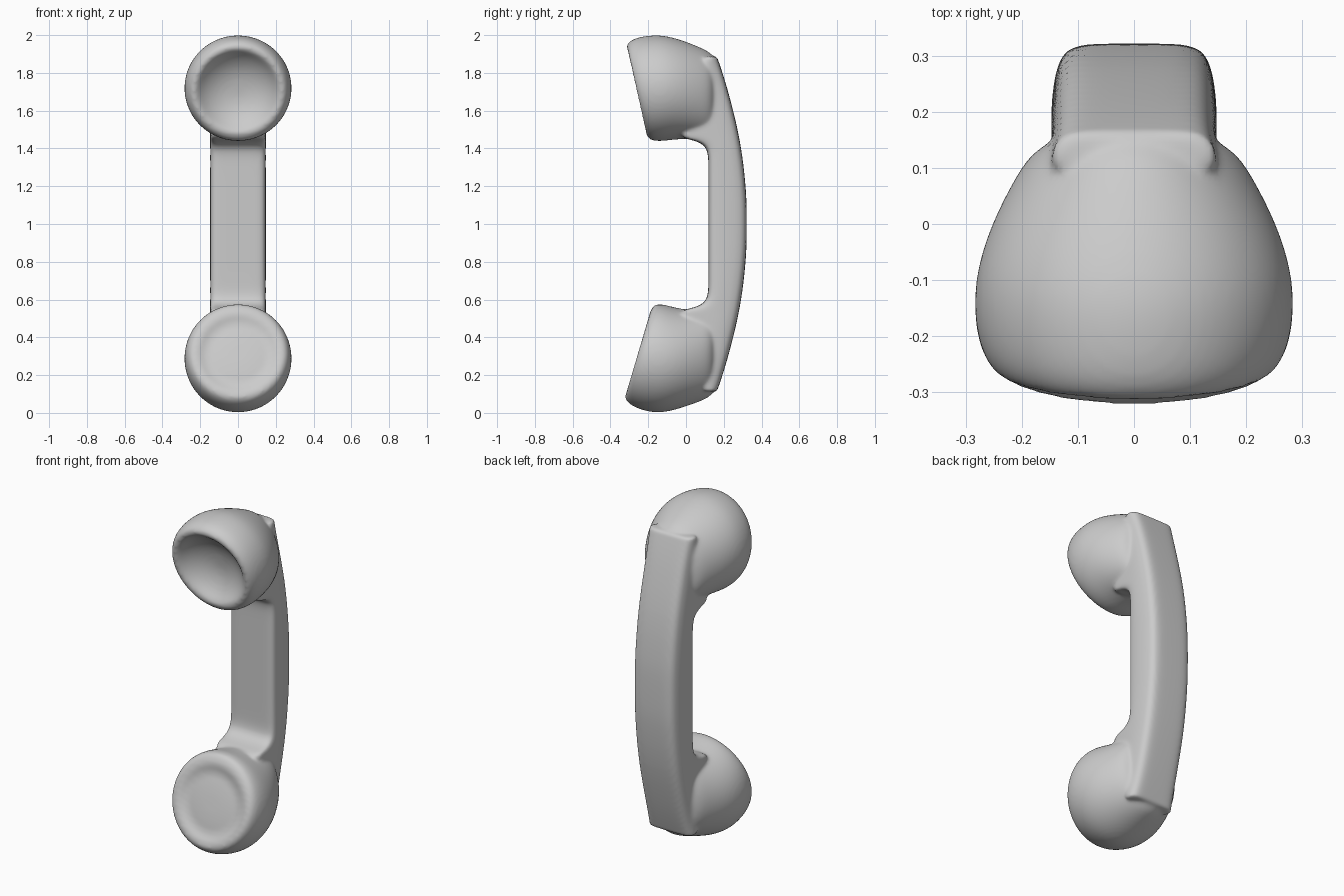
import bpy, bmesh, math

if "Cube" in bpy.data.objects:
    bpy.data.objects.remove(bpy.data.objects["Cube"])

bm = bmesh.new()


def loft(rings):
    """Skin a closed shell over a list of equal-length point rings."""
    rows = [[bm.verts.new(p) for p in ring] for ring in rings]
    n = len(rows[0])
    for a, b in zip(rows, rows[1:]):
        for i in range(n):
            j = (i + 1) % n
            bm.faces.new((a[i], a[j], b[j], b[i]))
    bm.faces.new(rows[0])
    bm.faces.new(rows[-1])


def oval(top, bottom, half_width, flip, n=32):
    """Tilted oval between a top and a bottom point in the side view."""
    pts = []
    for i in range(n):
        a = 2 * math.pi * i / n
        t = (1 + math.cos(a)) / 2
        y = bottom[0] + (top[0] - bottom[0]) * t
        z = bottom[1] + (top[1] - bottom[1]) * t
        pts.append((half_width * math.sin(a), y, 2 - z if flip else z))
    return pts


def cup(body, face, flip=False):
    """Dome from back to rim, then the face as (radius, depth) rings."""
    rings = [oval(r[:2], r[2:4], r[4], flip) for r in body]
    ty, tz, by, bz, _ = body[-1]
    cy, cz = (ty + by) / 2, (tz + bz) / 2
    length = math.hypot(ty - by, tz - bz)
    uy, uz = (ty - by) / length, (tz - bz) / length
    for r, d in face:
        y, z = cy + uz * d, cz - uy * d
        rings.append(oval((y + uy * r, z + uz * r), (y - uy * r, z - uz * r), r, flip))
    loft(rings)


# Earpiece: dome with a deep dish
cup([(0.165, 1.86, 0.16, 1.47, 0.12),
     (0.135, 1.905, 0.13, 1.45, 0.18),
     (0.09, 1.93, 0.08, 1.45, 0.212),
     (0.0, 1.967, 0.0, 1.45, 0.256),
     (-0.08, 1.992, -0.07, 1.445, 0.28),
     (-0.15, 2.003, -0.12, 1.438, 0.287),
     (-0.23, 1.995, -0.16, 1.438, 0.282),
     (-0.285, 1.98, -0.188, 1.443, 0.268),
     (-0.314, 1.953, -0.203, 1.46, 0.25)],
    [(0.232, -0.006), (0.212, 0.005), (0.18, 0.04),
     (0.12, 0.075), (0.06, 0.09), (0.02, 0.092)])

# Mouthpiece: flipped dome with a nearly flat face
cup([(0.165, 1.86, 0.16, 1.47, 0.12),
     (0.135, 1.91, 0.13, 1.455, 0.18),
     (0.09, 1.935, 0.08, 1.455, 0.212),
     (0.0, 1.967, 0.0, 1.453, 0.256),
     (-0.08, 1.992, -0.07, 1.438, 0.28),
     (-0.16, 2.003, -0.12, 1.424, 0.287),
     (-0.24, 1.985, -0.15, 1.423, 0.282),
     (-0.295, 1.96, -0.168, 1.428, 0.27),
     (-0.322, 1.93, -0.178, 1.443, 0.253)],
    [(0.235, -0.006), (0.205, -0.004), (0.188, 0.007),
     (0.15, 0.012), (0.13, 0.008), (0.06, 0.004), (0.02, 0.004)], flip=True)


# Handle: bowed back, straight grip, fillets running into the cups
def handle_section(z, inner):
    back = 0.324 - 0.204 * (z - 1) ** 2
    half = [(0.06, inner), (0.128, inner), (0.145, inner + 0.018),
            (0.149, back - 0.12), (0.142, back - 0.06),
            (0.131, back - 0.022), (0.108, back - 0.002), (0.05, back)]
    if back - inner < 0.16:
        half = [(x, inner + (back - inner) * t) for (x, _), t in
                zip(half, (0, 0, 0.12, 0.35, 0.6, 0.85, 0.99, 1))]
    return [(x, y, z) for x, y in half] + [(-x, y, z) for x, y in reversed(half)]


fillet = [(0.1, 0.119), (0.2, 0.119), (0.3, 0.119), (0.36, 0.118), (0.4, 0.109),
          (0.425, 0.085), (0.442, 0.045), (0.455, -0.02), (0.475, -0.02),
          (0.56, 0.0), (0.7, 0.05), (0.8, 0.075), (0.86, 0.09), (0.882, 0.095),
          (0.888, 0.1)]
loft([handle_section(1 - d, y) for d, y in reversed(fillet)]
     + [handle_section(1 + d, y) for d, y in fillet])

# One blended body
bmesh.ops.recalc_face_normals(bm, faces=bm.faces)
mesh = bpy.data.meshes.new("handset")
bm.to_mesh(mesh)
bm.free()
handset = bpy.data.objects.new("handset", mesh)
bpy.context.collection.objects.link(handset)

sub = handset.modifiers.new("round", 'SUBSURF')
sub.levels = sub.render_levels = 2
fuse = handset.modifiers.new("fuse", 'REMESH')
fuse.mode = 'VOXEL'
fuse.voxel_size = 0.01
fuse.use_smooth_shade = True
soft = handset.modifiers.new("soften", 'SMOOTH')
soft.factor = 0.5
soft.iterations = 8
